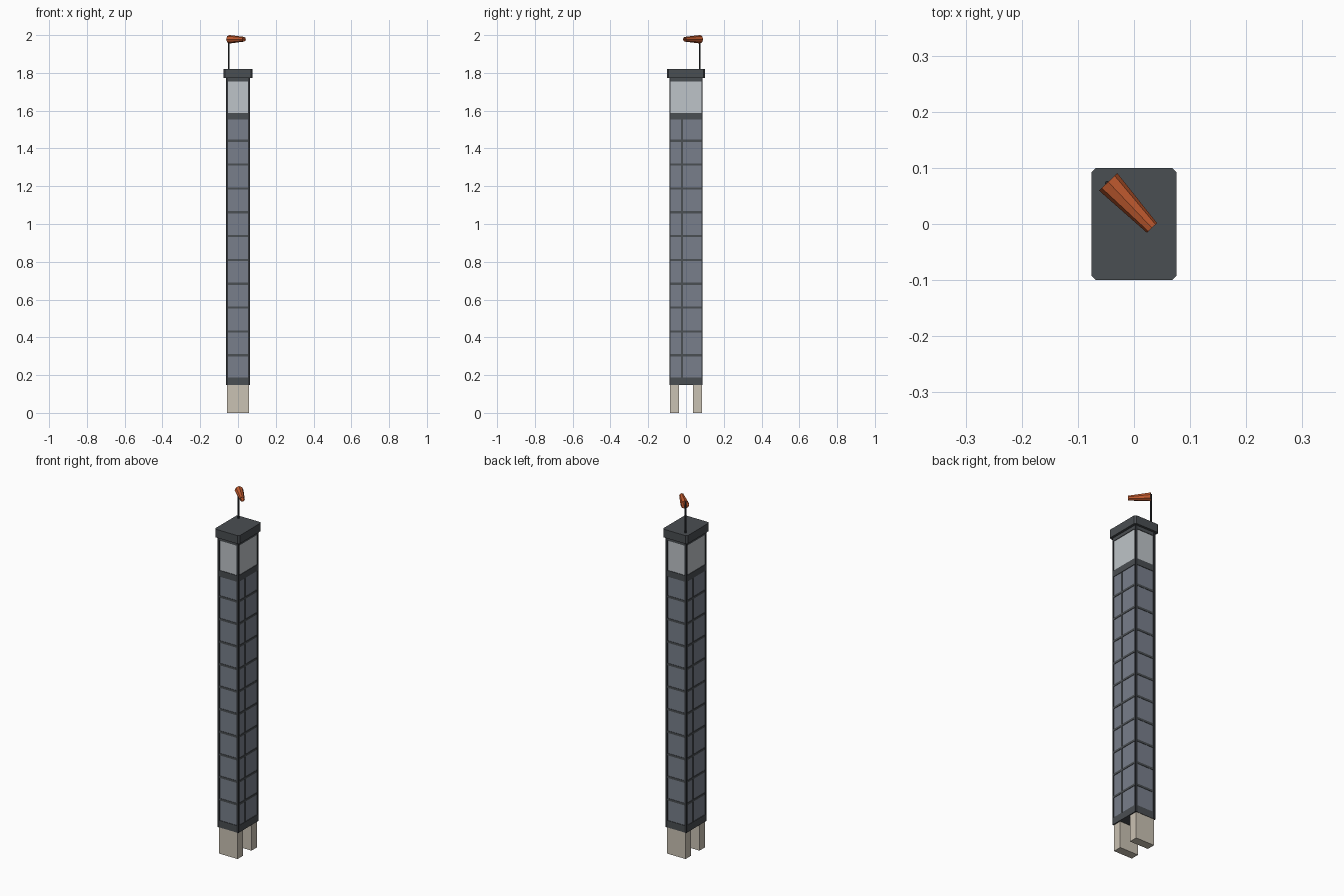
import bpy
import bmesh
from mathutils import Vector

cube = bpy.data.objects.get("Cube")
if cube:
    bpy.data.objects.remove(cube)


def material(name, rgb):
    linear = [((c / 255 + 0.055) / 1.055) ** 2.4 for c in rgb] + [1]
    mat = bpy.data.materials.new(name)
    mat.use_nodes = True
    mat.diffuse_color = linear
    mat.node_tree.nodes["Principled BSDF"].inputs["Base Color"].default_value = linear
    return mat


slate = material("slate panel", (120, 127, 139))
pale = material("pale panel", (190, 196, 200))
charcoal = material("charcoal trim", (74, 78, 82))
dark = material("dark metal", (50, 53, 57))
stone = material("stone footing", (202, 194, 179))
orange = material("orange fabric", (196, 92, 48))


def finish(name, bm, mat):
    mesh = bpy.data.meshes.new(name)
    bm.to_mesh(mesh)
    bm.free()
    mesh.materials.append(mat)
    obj = bpy.data.objects.new(name, mesh)
    bpy.context.collection.objects.link(obj)
    return obj


def box(name, xs, ys, zs, mat, chamfer=0):
    """Box between the given ranges, with optional chamfered upright edges."""
    bm = bmesh.new()
    bmesh.ops.create_cube(bm, size=1)
    for v in bm.verts:
        v.co = [r[0] + (c + 0.5) * (r[1] - r[0]) for r, c in zip((xs, ys, zs), v.co)]
    if chamfer:
        upright = [e for e in bm.edges if abs(e.verts[0].co.z - e.verts[1].co.z) > 0.01]
        bmesh.ops.bevel(bm, geom=upright, offset=chamfer, segments=1, affect='EDGES')
    return finish(name, bm, mat)


def slab(name, hx, hy, z0, z1, mat, chamfer=0):
    return box(name, (-hx, hx), (-hy, hy), (z0, z1), mat, chamfer)


def cone(name, start, end, r1, r2, sides, mat, capped=True):
    """Straight or tapered tube from start to end."""
    start, end = Vector(start), Vector(end)
    axis = end - start
    bm = bmesh.new()
    bmesh.ops.create_cone(bm, cap_ends=capped, segments=sides,
                          radius1=r1, radius2=r2, depth=axis.length)
    turn = axis.to_track_quat('Z', 'Y')
    for v in bm.verts:
        v.co = turn @ v.co + (start + end) / 2
    return finish(name, bm, mat)


# Footings
for side, label in ((-1, "front"), (1, "back")):
    box(label + "_footing", (-0.057, 0.057), sorted((side * 0.038, side * 0.085)),
        (0, 0.15), stone)

# Wall panels
slab("lower_wall_panels", 0.060, 0.084, 0.18, 1.56, slate)
slab("upper_wall_panels", 0.060, 0.084, 1.58, 1.76, pale)

# Horizontal trim
slab("base_band", 0.063, 0.087, 0.148, 0.187, charcoal)
slab("middle_band", 0.063, 0.087, 1.553, 1.588, charcoal)
slab("top_band", 0.063, 0.087, 1.755, 1.78, charcoal)
for i in range(10):
    z = 0.305 + i * 0.1262
    slab(f"panel_rail_{i + 1}", 0.062, 0.086, z - 0.006, z + 0.006, charcoal)

# Upright trim, one bar on each long side, placed with half-turn symmetry
for side, label in ((1, "left"), (-1, "right")):
    box(label + "_upright_bar", sorted((side * 0.058, side * 0.062)),
        (-side * 0.022 - 0.005, -side * 0.022 + 0.005), (0.18, 1.56), charcoal)

# Corner posts
for sx in (-1, 1):
    for sy in (-1, 1):
        name = ("back" if sy > 0 else "front") + ("_left" if sx > 0 else "_right")
        box(name + "_post", sorted((sx * 0.053, sx * 0.0645)),
            sorted((sy * 0.081, sy * 0.0885)), (0.148, 1.78), dark)

# Roof cap
slab("roof_cap", 0.076, 0.1, 1.774, 1.82, charcoal, 0.008)

# Windsock on its pole
cone("windsock_pole", (-0.048, 0.073, 1.81), (-0.048, 0.073, 1.995), 0.004, 0.004, 8, dark)
sock = cone("windsock", (-0.046, 0.075, 1.978), (0.032, -0.007, 1.978),
            0.0225, 0.0125, 8, orange, capped=False)
shell = sock.modifiers.new("Thickness", 'SOLIDIFY')
shell.thickness = 0.002
